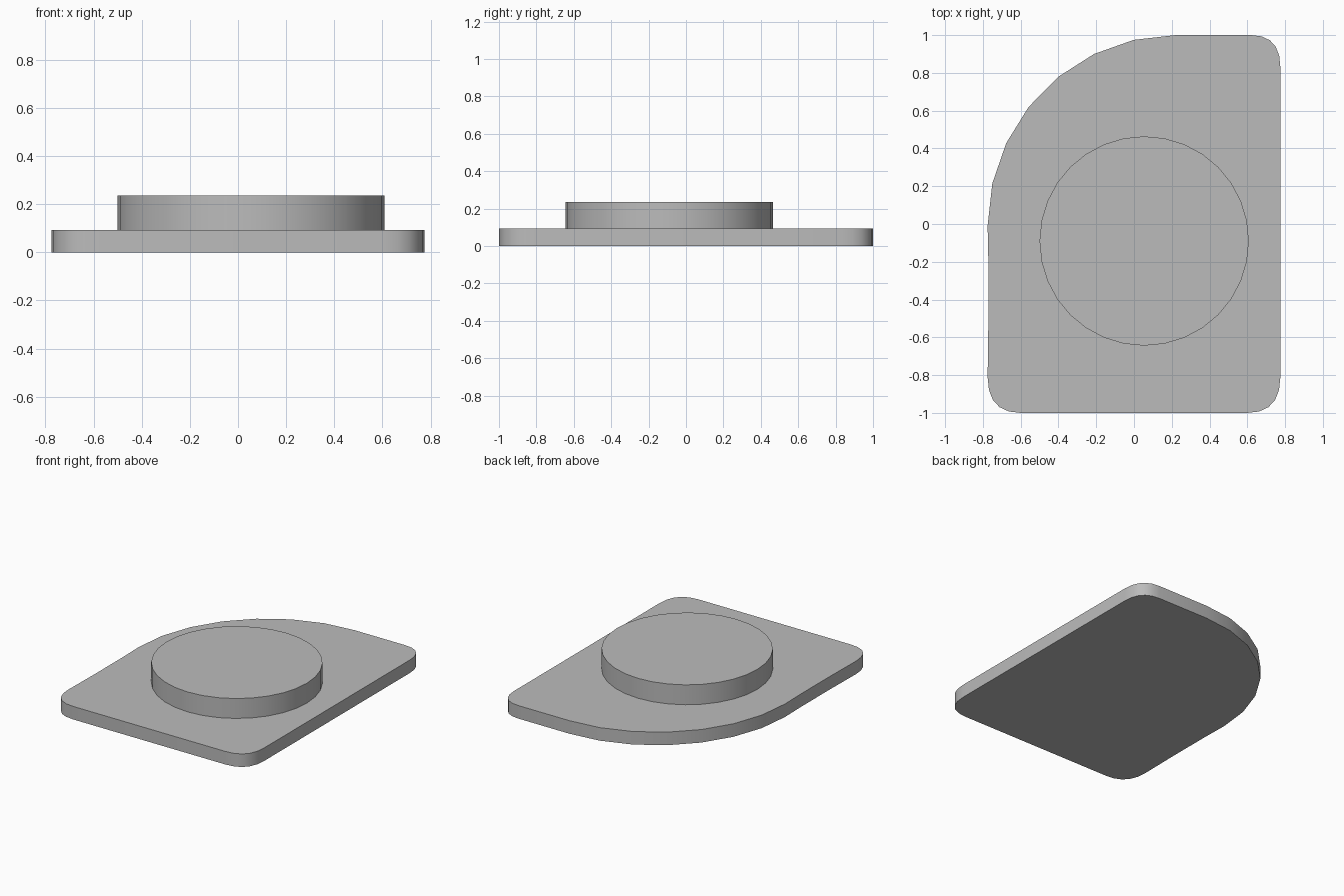
import bpy
import bmesh
import math
from mathutils import Vector

cube = bpy.data.objects.get("Cube")
if cube:
    bpy.data.objects.remove(cube, do_unlink=True)

grey = bpy.data.materials.new("plain_grey")
grey.use_nodes = True
colour = (0.5, 0.5, 0.5, 1.0)
grey.diffuse_color = colour
grey.node_tree.nodes["Principled BSDF"].inputs["Base Color"].default_value = colour


def soft_corner(start, corner, end, steps=5):
    """Points of a rounded corner between two straight edges."""
    a, b, c = Vector(start), Vector(corner), Vector(end)
    ts = [i / steps for i in range(steps + 1)]
    return [a * (1 - t) ** 2 + b * 2 * t * (1 - t) + c * t * t for t in ts]


def arc(cx, cy, rx, ry, start, sweep, steps):
    """Points of an elliptical arc, angles in degrees."""
    angles = [math.radians(start + sweep * i / steps) for i in range(steps + 1)]
    return [Vector((cx + rx * math.cos(a), cy + ry * math.sin(a))) for a in angles]


def extrude_outline(name, outline, bottom, top):
    """Closed solid from a counter-clockwise outline."""
    bm = bmesh.new()
    face = bm.faces.new([bm.verts.new((p.x, p.y, bottom)) for p in outline])
    result = bmesh.ops.extrude_face_region(bm, geom=[face], use_keep_orig=True)
    raised = [v for v in result["geom"] if isinstance(v, bmesh.types.BMVert)]
    bmesh.ops.translate(bm, verts=raised, vec=(0, 0, top - bottom))
    bmesh.ops.recalc_face_normals(bm, faces=bm.faces)
    mesh = bpy.data.meshes.new(name)
    bm.to_mesh(mesh)
    bm.free()
    mesh.materials.append(grey)
    obj = bpy.data.objects.new(name, mesh)
    bpy.context.collection.objects.link(obj)
    bpy.ops.object.select_all(action="DESELECT")
    obj.select_set(True)
    bpy.context.view_layer.objects.active = obj
    bpy.ops.object.shade_smooth_by_angle(angle=math.radians(30))
    return obj


# Base plate: three small rounded corners and one wide sweep at the back right
W, L = 0.775, 1.0
plate = soft_corner((-W, -0.81), (-W, -L), (-0.6, -L))
plate += soft_corner((0.6, -L), (W, -L), (W, -0.81))
plate += soft_corner((W, 0.83), (W, L), (0.62, L))
plate += arc(0.22, -0.01, W + 0.22, L + 0.01, 90, 90, 7)
plate += [Vector((-0.771, -0.2)), Vector((-0.771, -0.52))]
extrude_outline("base_plate", plate, 0.0, 0.093)

# Raised round disc
disc = arc(0.054, -0.09, 0.554, 0.554, 0, 360, 32)[:-1]
extrude_outline("raised_disc", disc, 0.093, 0.235)
